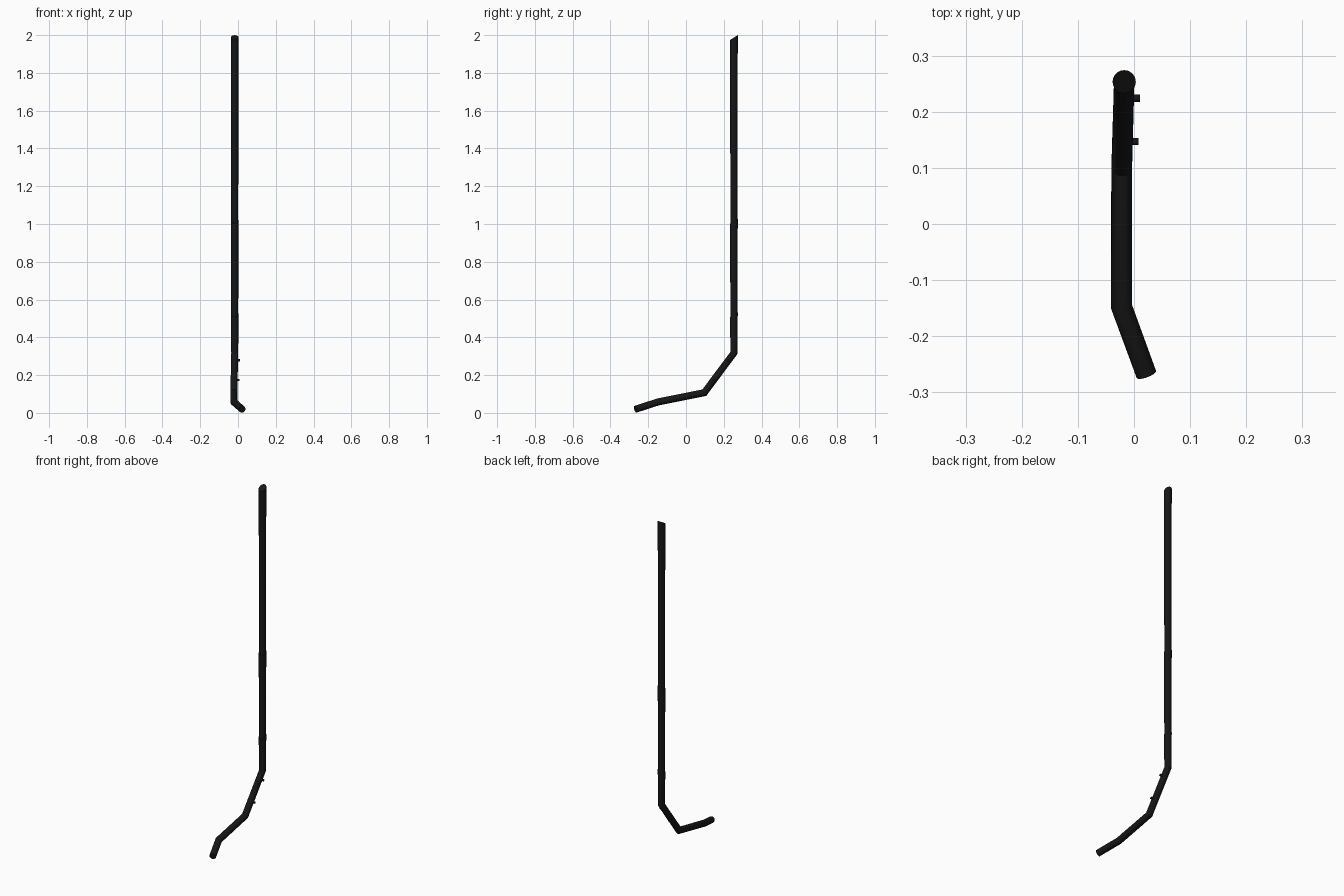
import bpy, bmesh, math
from mathutils import Vector

if "Cube" in bpy.data.objects:
    bpy.data.objects.remove(bpy.data.objects["Cube"])

SIDES = 24
black = bpy.data.materials.new("black_paint")
black.diffuse_color = (0.008, 0.008, 0.008, 1)
black.use_nodes = True
black.node_tree.nodes["Principled BSDF"].inputs["Base Color"].default_value = black.diffuse_color


def finish(bm, name):
    bmesh.ops.recalc_face_normals(bm, faces=bm.faces)
    mesh = bpy.data.meshes.new(name)
    bm.to_mesh(mesh)
    bm.free()
    obj = bpy.data.objects.new(name, mesh)
    bpy.context.collection.objects.link(obj)
    mesh.materials.append(black)
    bpy.ops.object.select_all(action='DESELECT')
    obj.select_set(True)
    bpy.context.view_layer.objects.active = obj
    bpy.ops.object.shade_smooth_by_angle(angle=math.radians(30))
    return obj


def tube(name, path, radii, end_normal=None):
    """Round capped pipe along a path, with mitred corners and optional slanted end."""
    pts = [Vector(p) for p in path]
    dirs = [(b - a).normalized() for a, b in zip(pts, pts[1:])]
    side = dirs[0].cross(Vector((1, 0, 0))).normalized()
    offsets = []
    for i in range(SIDES):
        a = 2 * math.pi * i / SIDES
        offsets.append(side * math.cos(a) + dirs[0].cross(side) * math.sin(a))
    bm = bmesh.new()
    rings = []
    for k, p in enumerate(pts):
        d = dirs[max(k - 1, 0)]
        if 0 < k < len(pts) - 1:
            normal = d + dirs[k]
        else:
            normal = d
            if k and end_normal:
                normal = Vector(end_normal)
        # slide each circle point along the pipe onto the mitre plane
        ring = []
        for o in offsets:
            v = o * radii[k]
            v = v - d * (v.dot(normal) / d.dot(normal))
            ring.append(bm.verts.new(p + v))
        rings.append(ring)
        if 0 < k < len(pts) - 1:
            turn = d.rotation_difference(dirs[k])
            offsets = [turn @ o for o in offsets]
    for r, s in zip(rings, rings[1:]):
        for i in range(SIDES):
            j = (i + 1) % SIDES
            bm.faces.new((r[i], r[j], s[j], s[i]))
    bm.faces.new(rings[0])
    bm.faces.new(rings[-1])
    return finish(bm, name)


X, Y = -0.0175, 0.2535
SLANT = (0, -0.52, 0.85)
R, FLARE = 0.0182, 0.0207

# Bent lower pipe, ending in a flared slanted collar
bend_a, bend_b = Vector((-0.022, 0.097, 0.107)), Vector((X, Y, 0.317))
tube("lower_pipe",
     [(0.022, -0.268, 0.019), (-0.022, -0.148, 0.058), bend_a, bend_b, (X, Y, 0.52)],
     [0.0185, 0.0188, 0.0185, R, FLARE], SLANT)

# Straight tapered sections stacked on top
tube("middle_pipe", [(X, Y, 0.47), (X, Y, 1.015)], [R, FLARE], SLANT)
tube("upper_pipe", [(X, Y, 0.95), (X, Y, 1.987)], [R, FLARE], SLANT)

# Small pegs on the side of the sloped length
axis = bend_b - bend_a
for n, (y, tip) in enumerate(((0.147, 0.008), (0.224, 0.011))):
    c = bend_a + axis * ((y - bend_a.y) / axis.y)
    tube(f"side_peg_{n + 1}", [(c.x, c.y, c.z), (tip, c.y, c.z + 0.0001)], [0.0065, 0.0065])
